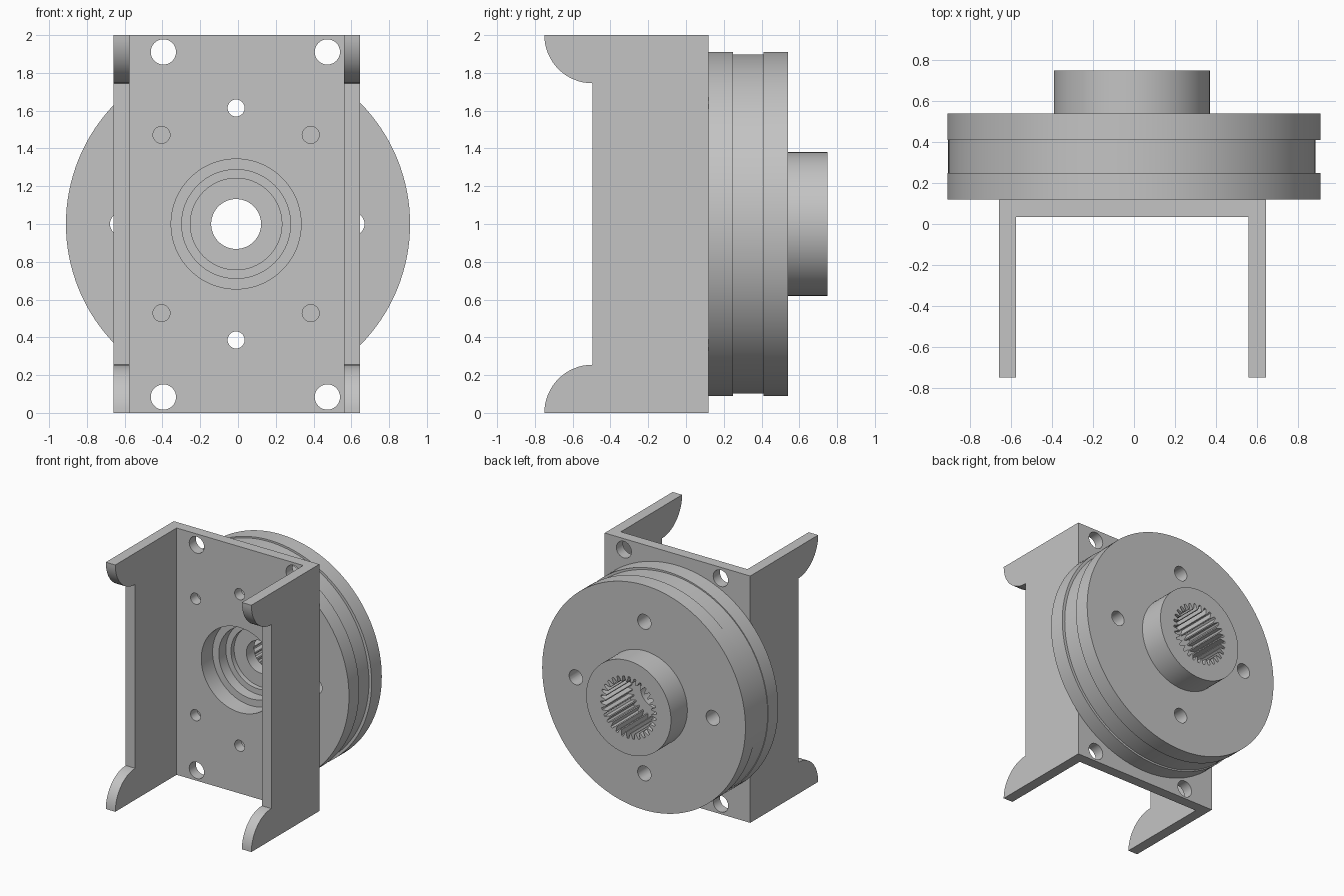
import bpy, bmesh, math
from math import sin, cos, pi

if "Cube" in bpy.data.objects:
    bpy.data.objects.remove(bpy.data.objects["Cube"])

CX = -0.01   # bore axis
steel = bpy.data.materials.new("steel grey")
steel.diffuse_color = (0.55, 0.55, 0.55, 1)
steel.use_nodes = True
steel.node_tree.nodes["Principled BSDF"].inputs["Base Color"].default_value = steel.diffuse_color


def finish(bm, name):
    bmesh.ops.recalc_face_normals(bm, faces=bm.faces)
    me = bpy.data.meshes.new(name)
    bm.to_mesh(me)
    bm.free()
    me.materials.append(steel)
    ob = bpy.data.objects.new(name, me)
    bpy.context.collection.objects.link(ob)
    return ob


def prism(name, pts, axis, lo, hi):
    """Extrude a 2D outline along x (points are y, z) or y (points are x, z)."""
    bm = bmesh.new()
    place = (lambda p, t: (t, p[0], p[1])) if axis == 'x' else (lambda p, t: (p[0], t, p[1]))
    a = [bm.verts.new(place(p, lo)) for p in pts]
    b = [bm.verts.new(place(p, hi)) for p in pts]
    bm.faces.new(a)
    bm.faces.new(b)
    for i in range(len(pts)):
        j = (i + 1) % len(pts)
        bm.faces.new((a[i], a[j], b[j], b[i]))
    return finish(bm, name)


def circle(x, z, r, n=32):
    return [(x + r * cos(2 * pi * i / n), z + r * sin(2 * pi * i / n)) for i in range(n)]


def lathe(name, profile, n=128):
    """Closed ring profile of (radius, y, axis x) turned about the y direction."""
    bm = bmesh.new()
    rings = [[bm.verts.new((cx + r * cos(2 * pi * i / n), y, 1 + r * sin(2 * pi * i / n)))
              for i in range(n)] for r, y, cx in profile]
    for k, a in enumerate(rings):
        b = rings[(k + 1) % len(rings)]
        for i in range(n):
            j = (i + 1) % n
            bm.faces.new((a[i], a[j], b[j], b[i]))
    return finish(bm, name)


def cut(ob, cutters):
    bpy.context.view_layer.objects.active = ob
    for c in cutters:
        m = ob.modifiers.new("cut", 'BOOLEAN')
        m.operation, m.solver, m.object = 'DIFFERENCE', 'EXACT', c
        bpy.ops.object.modifier_apply(modifier=m.name)
        bpy.data.objects.remove(c)


def smooth(ob):
    bpy.ops.object.select_all(action='DESELECT')
    ob.select_set(True)
    bpy.context.view_layer.objects.active = ob
    bpy.ops.object.shade_smooth_by_angle(angle=math.radians(25))


# Bracket: side outline with rounded ears, hollowed to a U section
R, N = 0.255, 16
arc = [(-0.495 - R * cos(pi / 2 * i / N), R * sin(pi / 2 * i / N)) for i in range(N + 1)]
outline = arc + [(y, 2 - z) for y, z in reversed(arc)] + [(0.12, 2), (0.12, 0)]
bracket = prism("bracket", outline, 'x', -0.66, 0.645)
channel = prism("channel", [(-0.575, -1), (0.56, -1), (0.56, 3), (-0.575, 3)], 'y', -1, 0.035)

# Bracket holes: corner bolts, dowels, alignment pair, bearing bore
holes = [(x, z, 0.067) for x in (-0.395, 0.473) for z in (0.084, 1.911)]
holes += [(CX + s * 0.395, 1 + t * 0.472, 0.045) for s in (-1, 1) for t in (-1, 1)]
holes += [(CX, 1 + s * 0.614, 0.045) for s in (-1, 1)]
cutters = [prism("hole", circle(x, z, r), 'y', -0.2, 0.3) for x, z, r in holes]
cutters.append(prism("bore", circle(CX, 1, 0.344, 128), 'y', -0.2, 0.3))
cut(bracket, [channel] + cutters)
smooth(bracket)

# Grooved disc with hub and stepped bearing bore
disc = lathe("disc_and_hub", [
    (0.344, 0.12, CX), (0.911, 0.12, 0), (0.911, 0.25, 0), (0.897, 0.25, CX),
    (0.897, 0.41, CX), (0.911, 0.41, 0), (0.911, 0.54, 0), (0.38, 0.54, CX),
    (0.38, 0.75, CX), (0.132, 0.75, CX), (0.132, 0.31, CX), (0.242, 0.31, CX),
    (0.242, 0.27, CX), (0.288, 0.27, CX), (0.288, 0.18, CX), (0.344, 0.18, CX)])

# Toothed socket in the hub
TEETH = 30
gear = []
for i in range(TEETH):
    for f, r in ((0.0, 0.205), (0.2, 0.205), (0.45, 0.25), (0.75, 0.25)):
        a = 2 * pi * (i + f) / TEETH
        gear.append((CX + r * cos(a), 1 + r * sin(a)))
cutters = [prism("socket", gear, 'y', 0.41, 0.9)]

# Four through holes around the hub
for k in range(4):
    a = k * pi / 2
    cutters.append(prism("hole", circle(-0.004 + 0.614 * cos(a), 1 + 0.614 * sin(a), 0.06),
                         'y', 0, 0.9))
cut(disc, cutters)
smooth(disc)
